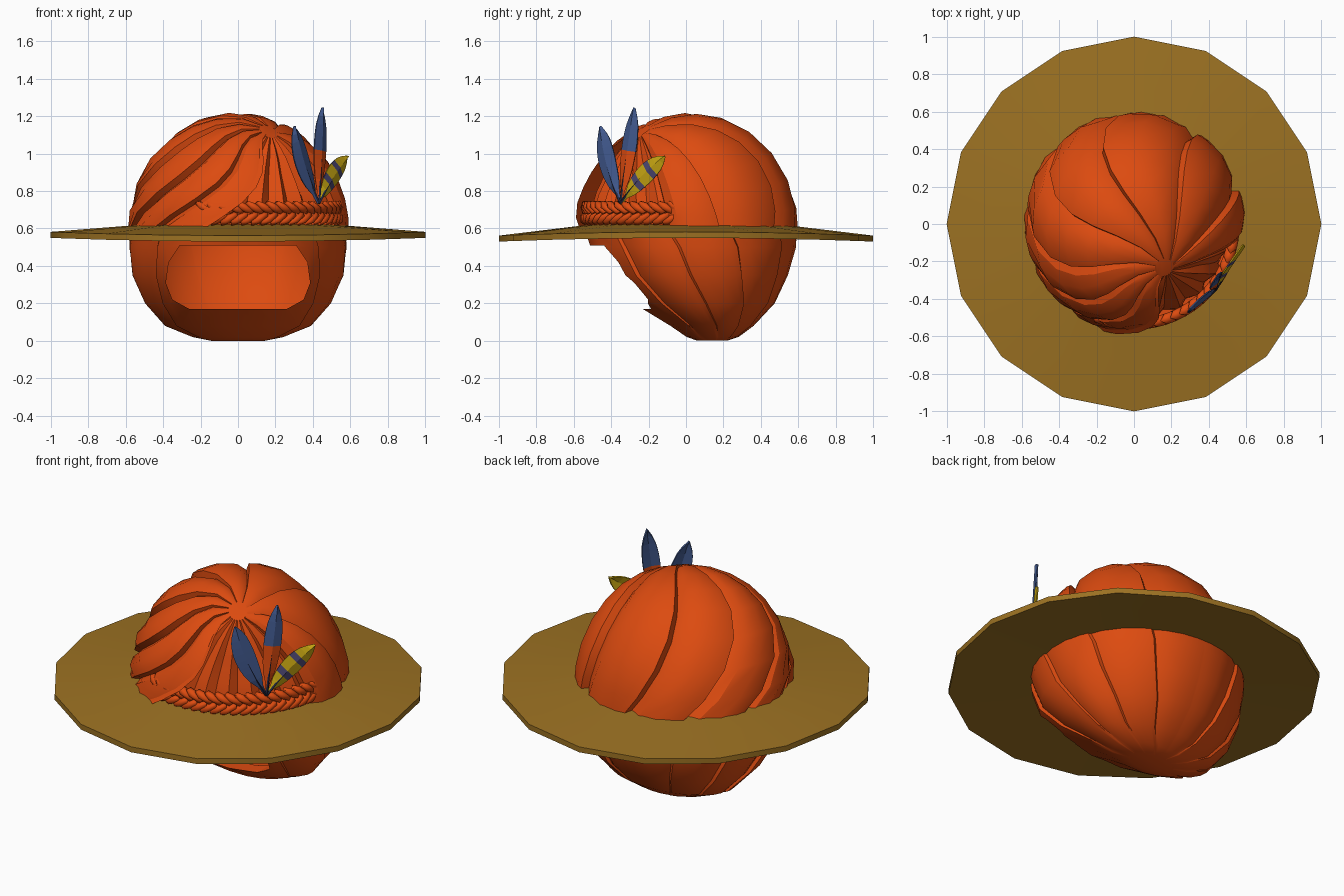
import bpy, bmesh, math
from math import sin, cos, radians, pi, atan2, hypot
from mathutils import Vector, Matrix

if "Cube" in bpy.data.objects:
    bpy.data.objects.remove(bpy.data.objects["Cube"])


def mat(name, c):
    m = bpy.data.materials.new(name)
    m.diffuse_color = (*c, 1)
    m.use_nodes = True
    m.node_tree.nodes["Principled BSDF"].inputs["Base Color"].default_value = m.diffuse_color
    return m


ORANGE = mat("orange_cloth", (0.72, 0.07, 0.005))
STRAW = mat("straw", (0.33, 0.165, 0.016))
BLUE = mat("feather_blue", (0.053, 0.10, 0.27))
NAVY = mat("quill_navy", (0.015, 0.02, 0.05))
YELLOW = mat("feather_yellow", (0.57, 0.38, 0.006))
SLATE = mat("feather_slate", (0.07, 0.06, 0.16))


def finish(name, bm, mats, angle=35):
    bmesh.ops.recalc_face_normals(bm, faces=bm.faces)
    me = bpy.data.meshes.new(name)
    bm.to_mesh(me)
    bm.free()
    ob = bpy.data.objects.new(name, me)
    bpy.context.collection.objects.link(ob)
    for m in mats:
        me.materials.append(m)
    if angle:
        bpy.ops.object.select_all(action='DESELECT')
        ob.select_set(True)
        bpy.context.view_layer.objects.active = ob
        bpy.ops.object.shade_smooth_by_angle(angle=radians(angle))
    return ob


def loft(bm, rings, close_rings=False):
    """Skin a list of closed rings of points."""
    rows = [[bm.verts.new(p) for p in r] for r in rings]
    n = len(rows[0])
    pairs = list(zip(rows, rows[1:])) + ([(rows[-1], rows[0])] if close_rings else [])
    for a, b in pairs:
        for i in range(n):
            j = (i + 1) % n
            bm.faces.new((a[i], a[j], b[j], b[i]))
    return rows


def fold_columns(starts, high, low):
    """Overlapping folds: each swells up, then drops sharply to the next."""
    cols = []
    for s, e in zip(starts, starts[1:]):
        for f, h in ((0.02, low), (0.22, 0.3 * low + 0.7 * high), (0.55, high),
                     (0.85, 0.85 * high), (0.98, 0.5 * high)):
            cols.append((s + (e - s) * f, h))
    return cols


# --- upper wrap: folds converge on a point at the front of the crown
cols = [(250.4, -0.10)]                                   # recess behind the band
for k in range(6):
    cols.append((256 + k * 16, -0.15))
    cols.append((266 + k * 16, -0.09))
cols = [c for c in cols if c[0] < 349] + [(349.6, -0.11)]
cols += fold_columns([350, 378, 412, 450, 482, 515, 545, 576, 609.8], 0.025, -0.055)
cols[-1] = (609.8, 0.05)
POLE = Vector((0.2, -0.3))


def dome_point(a0, h, m):
    twist = 42 * max(0, sin(radians((a0 - 380) * 180 / 300))) if a0 > 380 else 0
    if a0 > 560:
        twist = max(twist, 26)
    a = radians(a0 + twist * 4 * m * (1 - m))
    p = POLE * (1 - m) + Vector((cos(a), sin(a))) * m
    th, az = p.length * pi / 2, atan2(p.y, p.x)
    s = 1 + h * min(1, 2.2 * m)
    return (0.58 * s * sin(th) * cos(az), 0.01 + 0.58 * s * sin(th) * sin(az),
            0.58 + 0.63 * s * cos(th))


bm = bmesh.new()
rows = loft(bm, [[dome_point(a, h, m) for a, h in cols]
                 for m in (1, 0.9, 0.78, 0.65, 0.52, 0.4, 0.28, 0.16, 0.06)])
bm.faces.new(rows[-1])
finish("upper_wrap", bm, [ORANGE], 30)

# --- lower hood: hollow bowl with side folds, chin set back
#          z, half width, front y, back y
LEVELS = [(0.60, 0.575, -0.55, 0.59), (0.50, 0.58, -0.52, 0.585), (0.35, 0.56, -0.45, 0.54),
          (0.20, 0.49, -0.29, 0.47), (0.08, 0.385, -0.09, 0.36), (0.02, 0.24, 0.0, 0.28),
          (0.0, 0.14, 0.06, 0.22)]
hood_cols = fold_columns([-90, -45, -12, 22, 58, 90], 0.015, -0.035)
hood_cols += [(180 - a, h) for a, h in reversed(hood_cols)]


def hood_ring(i, inner):
    z, w, f, b = LEVELS[i]
    t = i / 6
    pts = []
    for a0, h in hood_cols:
        a = radians(a0 + 30 * t * cos(radians(a0)))
        s = 0.88 if inner else 1 + h * (0.4 + 0.6 * sin(pi * t))
        zz = z + (0.05 * t if inner else 0)
        pts.append((w * s * cos(a), (f + b) / 2 + (b - f) / 2 * s * sin(a), zz))
    return pts


bm = bmesh.new()
outer = loft(bm, [hood_ring(i, False) for i in range(7)])
inside = loft(bm, [hood_ring(i, True) for i in range(7)])
bm.faces.new(outer[-1])
bm.faces.new(inside[-1])
for i in range(len(hood_cols)):
    j = (i + 1) % len(hood_cols)
    bm.faces.new((outer[0][i], outer[0][j], inside[0][j], inside[0][i]))
hood = finish("lower_hood", bm, [ORANGE], 35)

# face opening
bm = bmesh.new()
half = [(0.26, 0.17), (0.35, 0.22), (0.385, 0.31), (0.37, 0.42), (0.31, 0.51)]
outline = half + [(-x, z) for x, z in reversed(half)]
rows = loft(bm, [[(x, y, z) for x, z in outline] for y in (-1, 0.0)])
bm.faces.new(rows[0])
bm.faces.new(rows[1])
cutter = finish("opening_cutter", bm, [ORANGE], 0)
cutter.hide_render = True
mod = hood.modifiers.new("opening", 'BOOLEAN')
mod.object, mod.operation, mod.solver = cutter, 'DIFFERENCE', 'EXACT'
bpy.ops.object.select_all(action='DESELECT')
hood.select_set(True)
bpy.context.view_layer.objects.active = hood
bpy.ops.object.modifier_move_to_index(modifier="opening", index=0)
bpy.ops.object.modifier_apply(modifier="opening")
bpy.data.objects.remove(cutter)

# --- straw brim: sixteen sides, drooping slightly at front and back
bm = bmesh.new()


def brim_ring(r, z, lift):
    return [(r * cos(k * pi / 8), r * sin(k * pi / 8), z + lift * cos(k * pi / 8) ** 2)
            for k in range(16)]


loft(bm, [brim_ring(0.52, 0.62, 0), brim_ring(1, 0.562, 0.02),
          brim_ring(1, 0.53, 0.02), brim_ring(0.52, 0.56, 0)], True)
finish("brim", bm, [STRAW], 35)

# --- braided band: two rows of slanted strands round the front right
bm = bmesh.new()
N = 19
for k in range(N):
    for side in (-1, 1):
        a = radians(249 + 104 * (k + 0.25 * side) / (N - 1))
        pos = Vector((0.535 * cos(a), 0.535 * sin(a), 0.682 + 0.03 * side))
        m = (Matrix.Translation(pos) @ Matrix.Rotation(a + pi / 2, 4, 'Z')
             @ Matrix.Rotation(radians(32 * side), 4, 'Y')
             @ Matrix.Diagonal((0.064, 0.034, 0.024, 1)))
        bmesh.ops.create_icosphere(bm, subdivisions=1, radius=1, matrix=m)
finish("braided_band", bm, [ORANGE], 50)

# --- feathers, fanned in a plane that touches the band
TANGENT, OUT, UP = Vector((0.64, 0.77, 0)), Vector((0.77, -0.64, 0)), Vector((0, 0, 1))
BASE = Vector((0.425, -0.345, 0.735))
WIDTHS = [(0, 0.004), (0.13, 0.012), (0.25, 0.036), (0.36, 0.048), (0.46, 0.054), (0.55, 0.057),
          (0.64, 0.057), (0.73, 0.053), (0.82, 0.045), (0.91, 0.028), (1, 0.002)]


def feather(name, s, z, bend, mats, bands, scale=1):
    tip = TANGENT * s + UP * z
    across = tip.normalized().cross(OUT)
    bm = bmesh.new()
    rows = []
    for t, w in WIDTHS:
        c = BASE + tip * t + across * bend * sin(pi * t) - OUT * 0.03 * t
        rows.append([bm.verts.new(c + across * w * scale * q + OUT * (0.012 if q == 0 else 0))
                     for q in (-1, 0, 1)])
    for i in range(len(rows) - 1):
        for q in (0, 1):
            f = bm.faces.new((rows[i][q], rows[i][q + 1], rows[i + 1][q + 1], rows[i + 1][q]))
            f.material_index = int(bands[i])
    ob = finish(name, bm, mats, 0)
    th = ob.modifiers.new("thickness", 'SOLIDIFY')
    th.thickness, th.offset = 0.008, 0
    # quill along the middle
    bm = bmesh.new()
    rings = []
    for t in (0, 0.25, 0.5, 0.72):
        c = BASE + tip * t + across * bend * sin(pi * t) + OUT * (0.012 - 0.03 * t)
        r = 0.008 * (1 - t)
        rings.append([c + across * r, c + OUT * r, c - across * r, c - OUT * r])
    rows = loft(bm, rings)
    bm.faces.new(rows[0])
    bm.faces.new(rows[-1])
    finish(name + "_quill", bm, [NAVY], 0)


feather("left_feather", -0.165, 0.41, -0.02, [BLUE, ORANGE], "0000000000")
feather("middle_feather", 0.07, 0.51, 0.0, [BLUE, ORANGE], "1111100000", 0.85)
feather("right_feather", 0.28, 0.25, -0.015, [YELLOW, SLATE], "0001001000", 0.95)
